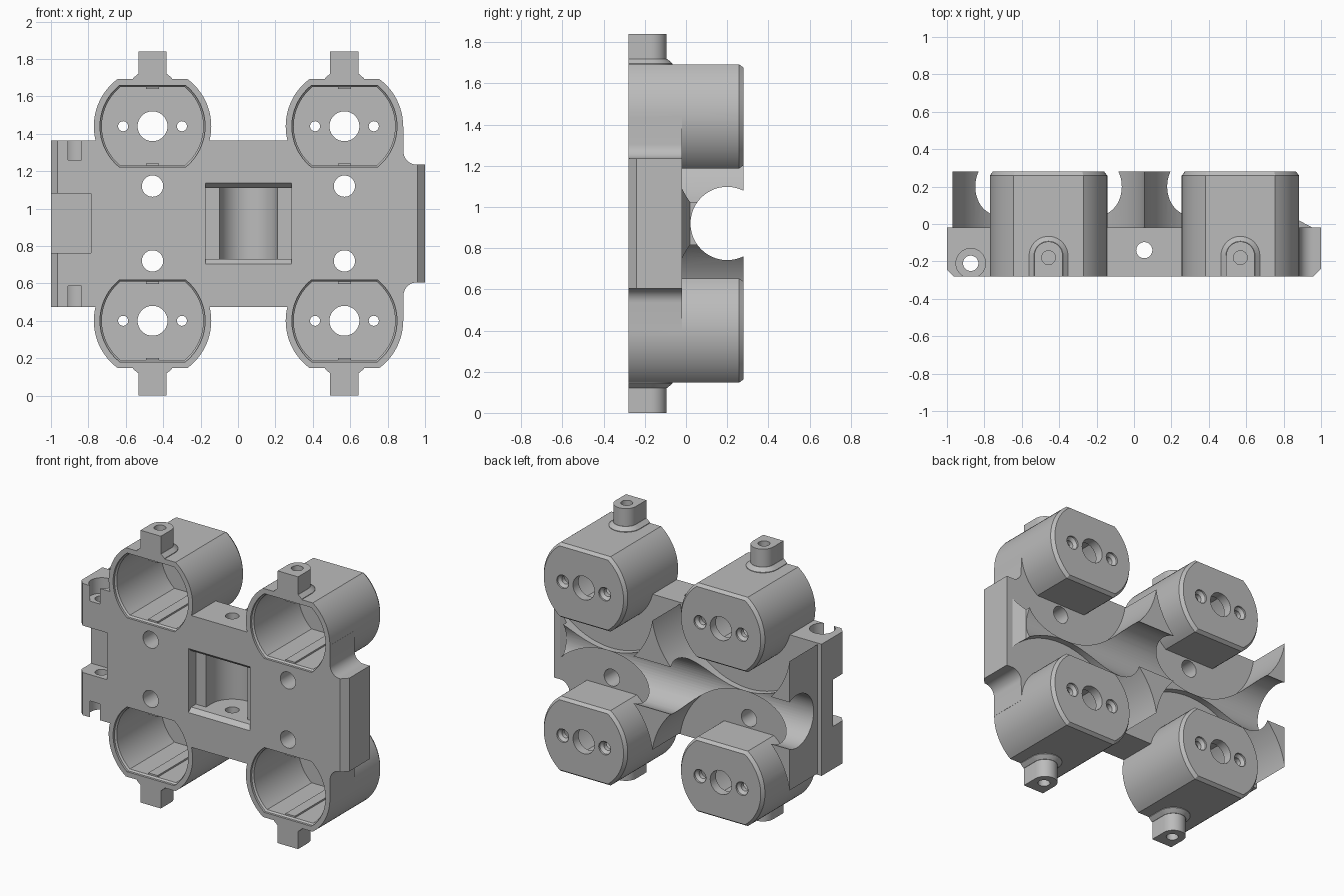
import bpy, bmesh
from math import sin, cos, pi, asin

old = bpy.data.objects.get("Cube")
if old:
    bpy.data.objects.remove(old, do_unlink=True)

MID = 0.92                      # height of the horizontal mirror plane
CUP_X = (-0.457, 0.569)
CUP_Z = (0.40, 1.44)
FRONT, FLOOR, BACK = -0.28, -0.02, 0.28

grey = bpy.data.materials.new("plain_grey")
grey.use_nodes = True
colour = (0.5, 0.5, 0.5, 1)
grey.diffuse_color = colour
grey.node_tree.nodes["Principled BSDF"].inputs["Base Color"].default_value = colour


def loft(name, axis, sections):
    """Solid through equal-length outlines, each at a level along the axis."""
    place = {"x": lambda u, v, t: (t, u, v),
             "y": lambda u, v, t: (u, t, v),
             "z": lambda u, v, t: (u, v, t)}[axis]
    bm = bmesh.new()
    rings = [[bm.verts.new(place(u, v, t)) for u, v in pts] for pts, t in sections]
    n = len(rings[0])
    for a, b in zip(rings, rings[1:]):
        for i in range(n):
            j = (i + 1) % n
            bm.faces.new((a[i], a[j], b[j], b[i]))
    bm.faces.new(rings[0])
    bm.faces.new(rings[-1][::-1])
    bmesh.ops.recalc_face_normals(bm, faces=bm.faces)
    mesh = bpy.data.meshes.new(name)
    bm.to_mesh(mesh)
    bm.free()
    mesh.materials.append(grey)
    ob = bpy.data.objects.new(name, mesh)
    bpy.context.collection.objects.link(ob)
    return ob


def prism(name, axis, pts, lo, hi):
    return loft(name, axis, [(pts, lo), (pts, hi)])


def arc(u, v, r, a0, a1, n=16):
    return [(u + r * cos(a0 + (a1 - a0) * i / n), v + r * sin(a0 + (a1 - a0) * i / n))
            for i in range(n + 1)]


def disc(u, v, r, n=40):
    return arc(u, v, r, 0, 2 * pi, n)[:-1]


def rect(u0, u1, v0, v1):
    return [(u0, v0), (u1, v0), (u1, v1), (u0, v1)]


def flatted(u, v, r, flat):
    """Circle with its top and bottom cut flat."""
    a = asin(flat / r)
    return arc(u, v, r, -a, a, 24) + arc(u, v, r, pi - a, pi + a, 24)


def arch(u, r):
    """Round-backed outline standing on the front plane."""
    return [(u - r, FRONT), (u + r, FRONT)] + arc(u, -0.17, r, 0, pi, 20)


def combine(part, operation):
    mod = body.modifiers.new("join", "BOOLEAN")
    mod.operation, mod.solver, mod.object = operation, "EXACT", part
    bpy.context.view_layer.objects.active = body
    bpy.ops.object.modifier_apply(modifier=mod.name)
    bpy.data.objects.remove(part, do_unlink=True)


def add(part):
    combine(part, "UNION")


def cut(part):
    combine(part, "DIFFERENCE")


# Main body: outline mirrored about the middle height
upper = [(-1, 1.365), (CUP_X[1], 1.365), (CUP_X[1], 1.44), (0.884, 1.44)]
upper += arc(0.955, 1.305, 0.07, pi, 1.5 * pi, 10) + [(1, 1.235)]
outline = upper + [(x, 2 * MID - z) for x, z in reversed(upper)]
body = prism("holder_body", "y", outline, FRONT, BACK)

# Round clearances leave star-shaped ridges on the back
for x in CUP_X:
    for z in CUP_Z:
        cut(prism("clearance", "y", disc(x, z, 0.52, 96), FLOOR, 0.4))
cut(prism("left_step", "z", rect(-1.1, -0.97, FLOOR, 0.4), 0, 2))
cut(prism("right_slope", "z",
          [(0.88, 0.4), (1.1, 0.4), (1.1, FLOOR), (0.955, FLOOR), (0.88, 0.02)], 0, 2))
# Long trough across the back
cut(prism("trough", "x", disc(0.2, MID, 0.178, 64), -1.2, 1.2))
# Bevelled front corners at both ends
cut(prism("right_bevel", "z", [(0.96, -0.28), (1.01, -0.23), (1.01, -0.3), (0.96, -0.3)], 0, 2))
cut(prism("left_bevel", "z", [(-0.965, -0.28), (-1.01, -0.235), (-1.01, -0.3), (-0.965, -0.3)], 0, 2))

# Cups and their end tabs
for x in CUP_X:
    for z in CUP_Z:
        s = 1 if z > MID else -1
        add(loft("cup", "y", [(flatted(x, z, 0.314, 0.253), FRONT),
                              (flatted(x, z, 0.314, 0.253), 0.258),
                              (flatted(x, z, 0.298, 0.237), BACK)]))
        up = lambda h: MID + s * (h - MID)
        add(loft("tab_base", "z", [(arch(x, 0.104), up(1.66)), (arch(x, 0.104), up(1.697)),
                                   (arch(x, 0.078), up(1.72))]))
        add(prism("tab", "z", arch(x, 0.076), up(1.67), up(1.84)))
        cut(prism("tab_hole", "z", disc(x, -0.18, 0.037), up(1.72), up(1.9)))

# Cup cavities, ribs and rear holes
for x in CUP_X:
    for z in CUP_Z:
        cut(loft("cavity", "y", [(flatted(x, z, 0.281, 0.219), -0.3),
                                 (flatted(x, z, 0.281, 0.219), -0.265),
                                 (flatted(x, z, 0.271, 0.209), -0.255),
                                 (flatted(x, z, 0.271, 0.209), 0.22)]))
        for side in (-1, 1):
            add(prism("rib", "y", rect(x - 0.035, x + 0.035, z + side * 0.198, z + side * 0.23),
                      -0.255, 0.23))
            sx = x + side * 0.157
            cut(prism("screw_hole", "y", disc(sx, z, 0.027, 24), 0.1, 0.4))
            cut(loft("countersink", "y", [(disc(sx, z, 0.027, 24), 0.25),
                                          (disc(sx, z, 0.045, 24), 0.268),
                                          (disc(sx, z, 0.045, 24), 0.3)]))
        cut(prism("shaft_hole", "y", disc(x, z, 0.08), 0.1, 0.4))
    # Round holes through the plate
    for z in (0.72, 1.12):
        cut(prism("plate_hole", "y", disc(x, z, 0.057), -0.4, 0.2))

# Central window with a round-backed pocket
cx = 0.055
cut(loft("window", "y", [(rect(cx - 0.23, cx + 0.23, 0.695, 1.145), -0.29),
                         (rect(cx - 0.23, cx + 0.23, 0.73, 1.11), -0.25),
                         (rect(cx - 0.23, cx + 0.23, 0.73, 1.11), -0.20)]))
pocket = [(cx - 0.155, -0.25), (cx + 0.155, -0.25)] + arc(cx, -0.14, 0.155, 0, pi, 24)
cut(prism("pocket", "z", pocket, 0.73, 1.11))
cut(prism("pocket_bore", "z", disc(cx, -0.14, 0.043), 0.3, 1.6))

# Hinge recess with its pin bore and counterbores
cut(prism("hinge_recess", "y", rect(-1.1, -0.785, 0.763, 1.08), -0.4, -0.14))
cut(prism("pin_bore", "z", disc(-0.873, -0.21, 0.041), 0.3, 1.6))
for lo, hi in ((1.26, 1.5), (0.3, 0.585)):
    cut(prism("counterbore", "z", disc(-0.873, -0.21, 0.079), lo, hi))

# Smooth round walls, keep edges sharp
bpy.ops.object.select_all(action="DESELECT")
body.select_set(True)
bpy.context.view_layer.objects.active = body
bpy.ops.object.shade_smooth_by_angle(angle=pi / 7)
